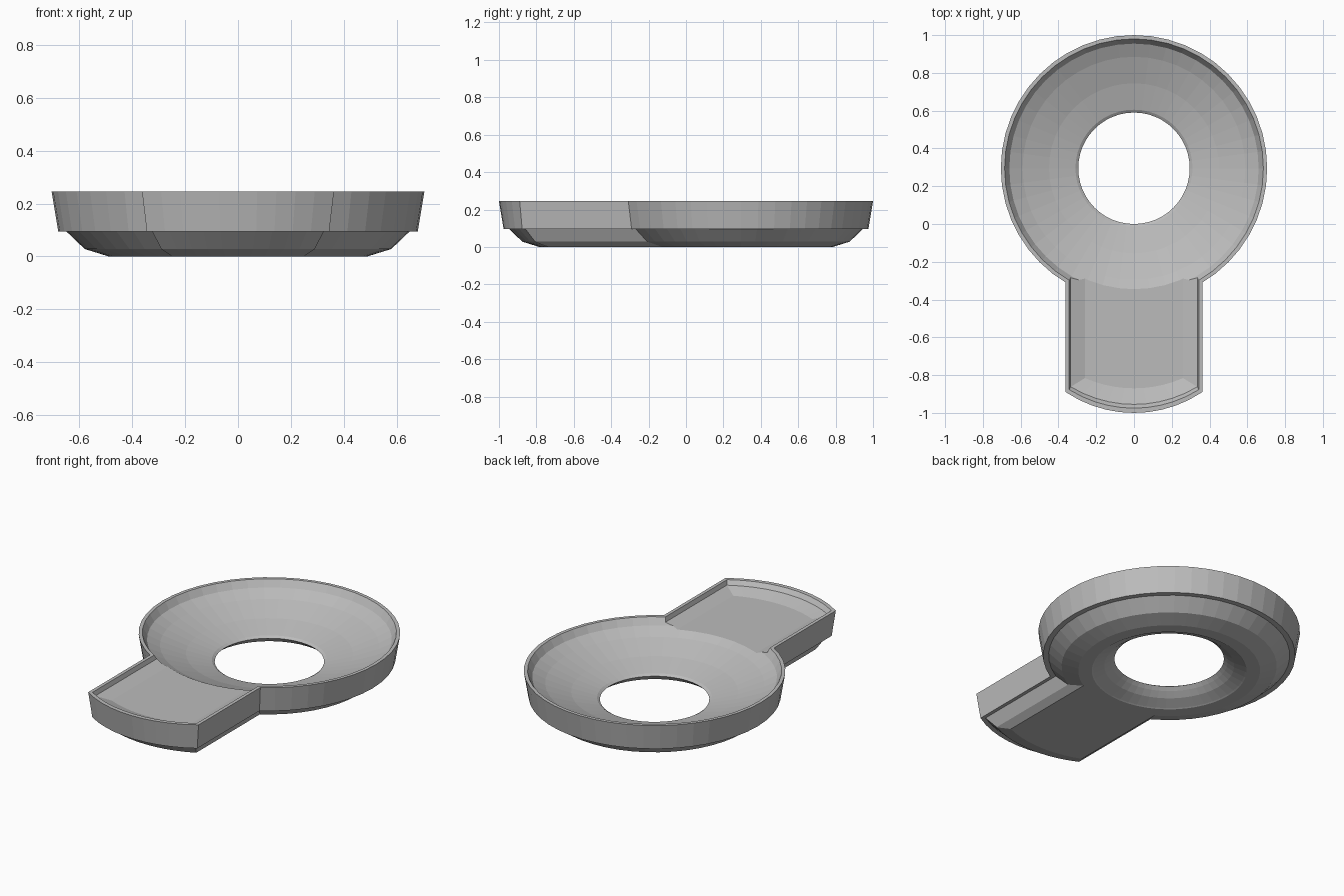
import bpy, bmesh, math

if "Cube" in bpy.data.objects:
    bpy.data.objects.remove(bpy.data.objects["Cube"], do_unlink=True)

CENTRE_Y = 0.295
SEGMENTS = 48

grey = bpy.data.materials.new("plain_grey")
grey.use_nodes = True
grey.diffuse_color = (0.5, 0.5, 0.5, 1)
grey.node_tree.nodes["Principled BSDF"].inputs["Base Color"].default_value = (0.5, 0.5, 0.5, 1)


def loft(name, loops):
    """Solid skinned through equal-length outlines, capped at both ends."""
    bm = bmesh.new()
    rings = [[bm.verts.new(p) for p in loop] for loop in loops]
    for a, b in zip(rings, rings[1:]):
        for i in range(len(a)):
            j = (i + 1) % len(a)
            bm.faces.new((a[i], a[j], b[j], b[i]))
    bm.faces.new(rings[0])
    bm.faces.new(rings[-1])
    bmesh.ops.recalc_face_normals(bm, faces=bm.faces)
    mesh = bpy.data.meshes.new(name)
    bm.to_mesh(mesh)
    bm.free()
    mesh.materials.append(grey)
    obj = bpy.data.objects.new(name, mesh)
    bpy.context.collection.objects.link(obj)
    return obj


def circle(r, z):
    step = math.tau / SEGMENTS
    return [(r * math.cos(i * step), CENTRE_Y + r * math.sin(i * step), z)
            for i in range(SEGMENTS)]


def tab_outline(w, y_end, z, y_back, steps=10, bow=0.65):
    """Straight-sided outline with a bowed front end."""
    pts = [(-w, y_back, z)]
    for i in range(steps + 1):
        x = w * (2 * i / steps - 1)
        pts.append((x, y_end + bow - math.sqrt(bow * bow - x * x), z))
    return pts + [(w, y_back, z)]


def combine(target, tool, operation):
    mod = target.modifiers.new(operation.lower(), "BOOLEAN")
    mod.operation = operation
    mod.object = tool
    mod.solver = "EXACT"
    bpy.context.view_layer.objects.active = target
    bpy.ops.object.modifier_apply(modifier=mod.name)
    bpy.data.objects.remove(tool, do_unlink=True)


# Round body with stepped underside
body = loft("ring_and_tab_tray", [circle(r, z) for r, z in (
    (0.49, 0), (0.58, 0.028), (0.65, 0.095), (0.68, 0.095), (0.705, 0.245))])

# Tab with the same stepped underside
tab = loft("tab", [tab_outline(w, y, z, -0.12) for w, y, z in (
    (0.25, -0.785, 0), (0.29, -0.875, 0.028), (0.325, -0.945, 0.095),
    (0.345, -0.975, 0.095), (0.363, -1.0, 0.245))])
combine(body, tab, "UNION")

# Bowl, centre hole and flared underside
bowl = loft("bowl_cutter", [circle(r, z) for r, z in (
    (0.435, -0.01), (0.41, 0.004), (0.35, 0.03), (0.315, 0.055), (0.295, 0.073),
    (0.31, 0.083), (0.45, 0.12), (0.59, 0.17), (0.66, 0.205),
    (0.685, 0.245), (0.69, 0.26))])
combine(body, bowl, "DIFFERENCE")

# Shallow trough opening from the tab into the bowl
trough = loft("trough_cutter", [tab_outline(w, y, z, -0.1) for w, y, z in (
    (0.26, -0.87, 0.195), (0.335, -0.955, 0.22), (0.343, -0.975, 0.245),
    (0.345, -0.98, 0.26))])
combine(body, trough, "DIFFERENCE")
